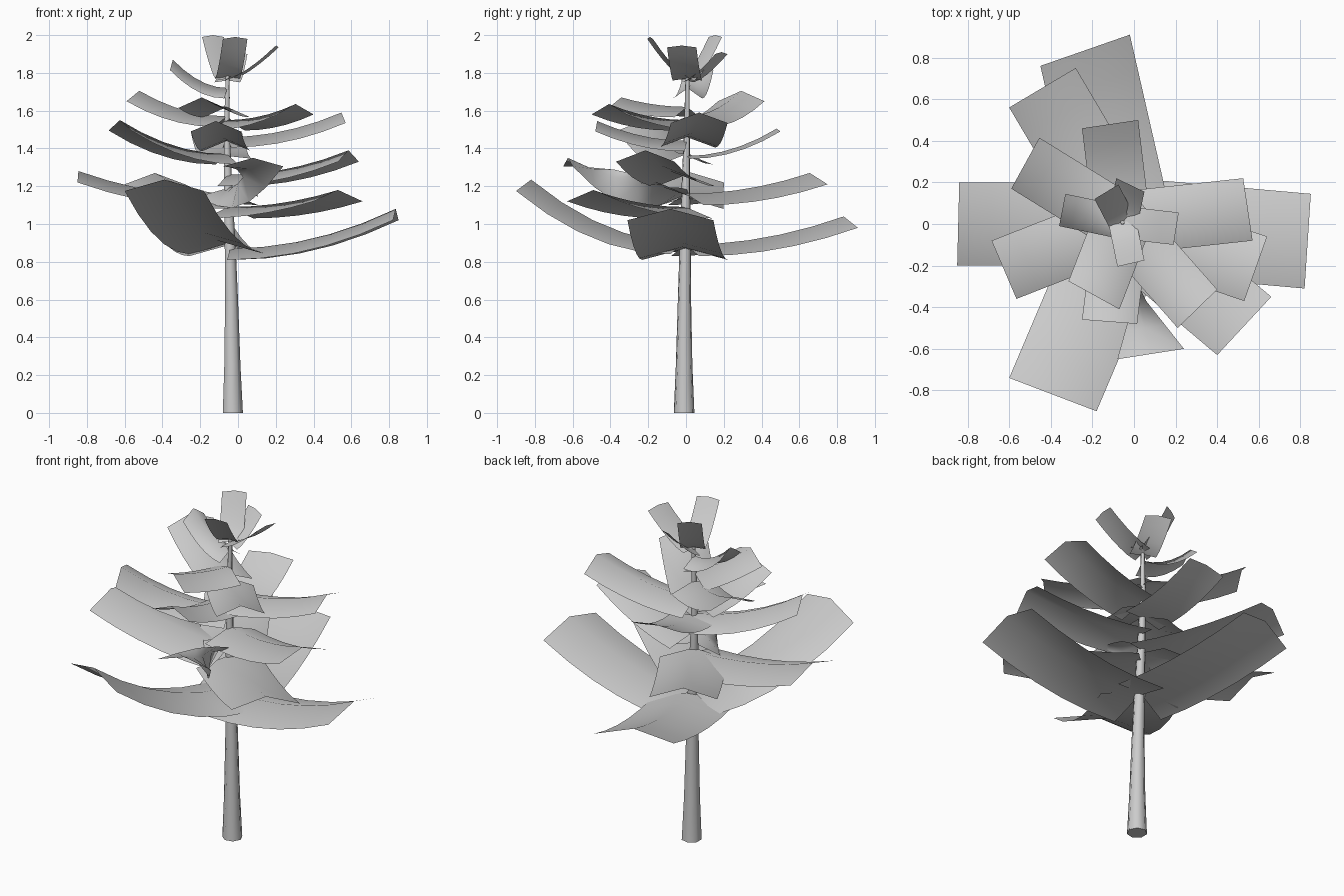
import bpy, bmesh, math
from mathutils import Vector

cube = bpy.data.objects.get("Cube")
if cube:
    bpy.data.objects.remove(cube)

grey = bpy.data.materials.new("plain grey")
grey.use_nodes = True
colour = (0.6, 0.6, 0.6, 1)
grey.diffuse_color = colour
grey.node_tree.nodes["Principled BSDF"].inputs["Base Color"].default_value = colour

SEGMENTS = 5
# trunk rings: x, y, z, radius
TRUNK = [(-.03, -.01, 0, .056), (-.032, -.01, .25, .045), (-.036, -.008, .6, .036),
         (-.042, -.005, .85, .031), (-.055, 0, 1.25, .022), (-.06, .005, 1.5, .016),
         (-.055, .008, 1.82, .01)]


def finish(bm, name):
    mesh = bpy.data.meshes.new(name)
    bm.to_mesh(mesh)
    bm.free()
    mesh.materials.append(grey)
    for poly in mesh.polygons:
        poly.use_smooth = True
    obj = bpy.data.objects.new(name, mesh)
    bpy.context.collection.objects.link(obj)
    return obj


def trunk_axis(z):
    """Centre of the trunk at height z."""
    for a, b in zip(TRUNK, TRUNK[1:]):
        if z <= b[2]:
            return Vector(a[:2]).lerp(Vector(b[:2]), (z - a[2]) / (b[2] - a[2]))
    return Vector(TRUNK[-1][:2])


def build_trunk(sides=7):
    bm = bmesh.new()
    rings = []
    for x, y, z, r in TRUNK:
        angles = [math.tau * i / sides for i in range(sides)]
        rings.append([bm.verts.new((x + r * math.cos(a), y + r * math.sin(a), z)) for a in angles])
    for low, high in zip(rings, rings[1:]):
        for i in range(sides):
            j = (i + 1) % sides
            bm.faces.new((low[i], low[j], high[j], high[i]))
    bm.faces.new(rings[0][::-1])
    bm.faces.new(rings[-1])
    obj = finish(bm, "trunk")
    obj.data.polygons[-1].use_smooth = False
    obj.data.polygons[-2].use_smooth = False


def build_bough(name, tip_a, tip_b, z_base, z_tip, arch, power=2.0, twisted=False):
    """Arched card from the trunk to a tip edge, bending upward."""
    a, b = Vector(tip_a), Vector(tip_b)
    base, tip, half = trunk_axis(z_base), (a + b) / 2, (b - a) / 2
    bm = bmesh.new()
    rows = []
    for i in range(SEGMENTS + 1):
        t = i / SEGMENTS
        centre = base.lerp(tip, t)
        z = z_base + (z_tip - z_base) * t ** power
        spread = 2 * t - 1 if twisted else 1
        roll = .09 * math.sin(math.pi * t) if twisted else 0
        row = []
        for side in (-1, 0, 1):
            p = centre + half * side * spread
            row.append(bm.verts.new((p.x, p.y, z - arch * abs(side) - roll * side)))
        rows.append(row)
    for r, s in zip(rows, rows[1:]):
        for k in (0, 1):
            bm.faces.new((r[k], r[k + 1], s[k + 1], s[k]))
    # upper side faces up at the tip
    bm.faces.ensure_lookup_table()
    bm.normal_update()
    if bm.faces[-1].normal.z < 0:
        bmesh.ops.reverse_faces(bm, faces=bm.faces[:])
    finish(bm, name)


build_trunk()

# boughs: two tip corners, ridge height at trunk and at tip
LOWER = [
    ((-.45, .76), (-.02, .91), .89, 1.04),
    ((-.6, -.74), (-.18, -.9), .9, 1.235),
    ((.85, .145), (.82, -.31), .87, 1.08),
    ((-.84, .2), (-.85, -.2), 1.14, 1.28),
    ((-.6, .56), (-.28, .75), 1.16, 1.27),
    ((.66, -.35), (.4, -.63), 1.09, 1.18),
    ((.64, -.06), (.53, -.37), 1.26, 1.39),
]
UPPER = [
    ((-.685, -.08), (-.565, -.36), 1.37, 1.55),
    ((-.59, .17), (-.455, .415), 1.57, 1.705),
    ((.525, .22), (.57, -.08), 1.46, 1.59),
    ((.4, -.315), (.21, -.5), 1.55, 1.635),
    ((-.25, -.46), (.015, -.48), 1.44, 1.545),
    ((-.315, -.275), (-.07, -.41), 1.62, 1.67),
    ((-.33, .145), (-.36, -.01), 1.72, 1.87),
]
for i, row in enumerate(LOWER):
    build_bough(f"lower_bough_{i + 1}", *row, arch=.06)
for i, row in enumerate(UPPER):
    build_bough(f"upper_bough_{i + 1}", *row, arch=.055)
build_bough("back_bough", (-.25, .46), (.02, .5), 1.36, 1.505, .015)
build_bough("twisted_bough", (-.08, -.65), (.24, -.6), 1.19, 1.35, .045, twisted=True)

# nearly flat sprigs at the top
SPRIGS = [
    ((.215, .055), (.19, -.1), 1.77, 1.945),
    ((-.19, .12), (-.075, .19), 1.77, 2),
    ((-.085, .22), (.05, .155), 1.76, 1.91),
    ((-.08, -.205), (.05, -.175), 1.78, 1.99),
]
for i, row in enumerate(SPRIGS):
    build_bough(f"top_sprig_{i + 1}", *row, arch=.01, power=1.4)
